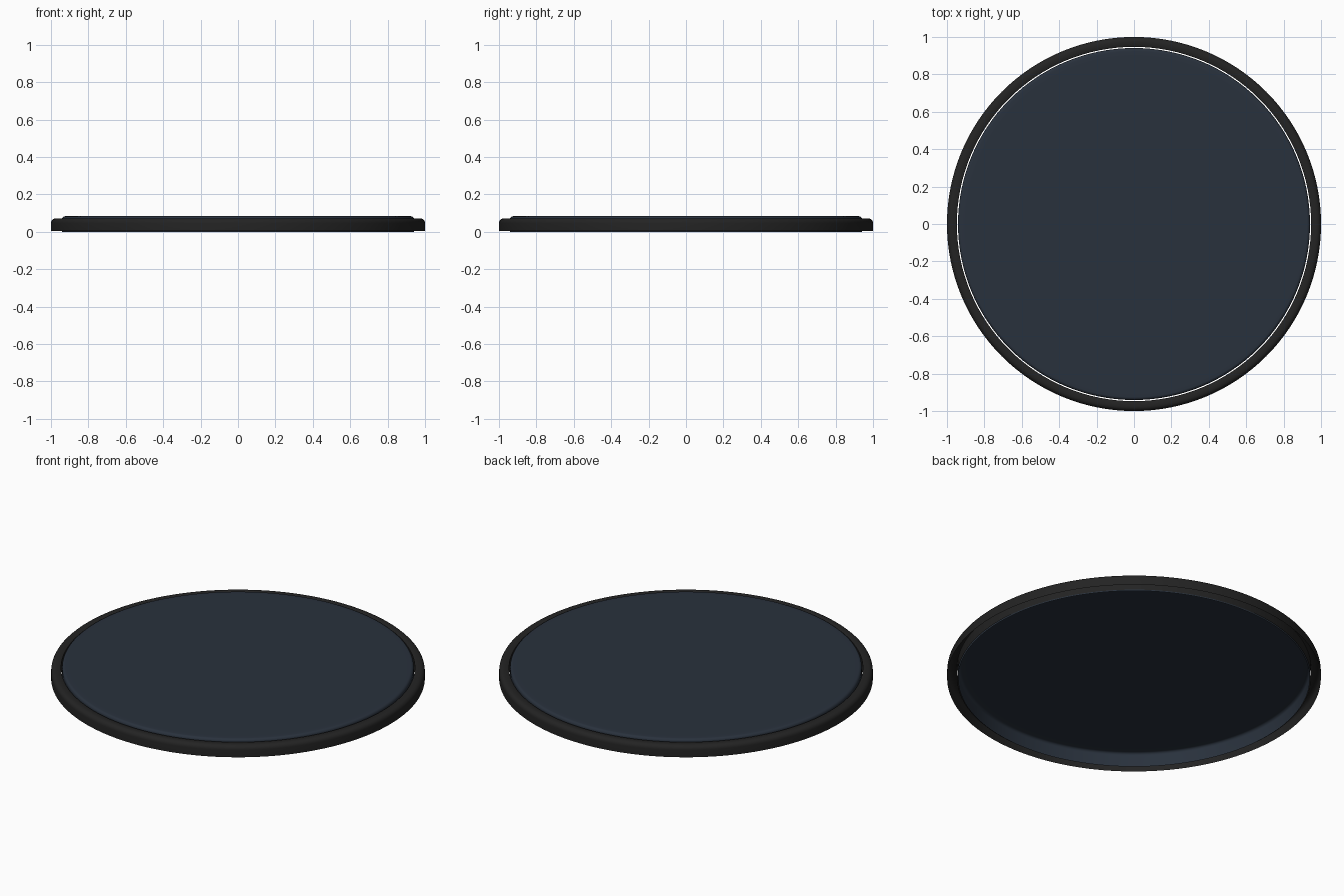
import bpy, bmesh
from math import cos, sin, pi, radians

if "Cube" in bpy.data.objects:
    bpy.data.objects.remove(bpy.data.objects["Cube"])

SEGMENTS = 128


def material(name, rgb):
    m = bpy.data.materials.new(name)
    m.diffuse_color = (*rgb, 1)
    m.use_nodes = True
    m.node_tree.nodes["Principled BSDF"].inputs["Base Color"].default_value = m.diffuse_color
    return m


def lathe(name, profile, mat, cap=False):
    """Spin an (r, z) profile, listed from the outer bottom edge upward and inward."""
    bm = bmesh.new()
    rings = [[bm.verts.new((r * cos(2 * pi * i / SEGMENTS), r * sin(2 * pi * i / SEGMENTS), z))
              for i in range(SEGMENTS)] for r, z in profile]
    for a, b in zip(rings, rings[1:]):
        for i in range(SEGMENTS):
            j = (i + 1) % SEGMENTS
            bm.faces.new((a[i], a[j], b[j], b[i]))
    if cap:
        bm.faces.new(rings[-1])
    me = bpy.data.meshes.new(name)
    bm.to_mesh(me)
    bm.free()
    ob = bpy.data.objects.new(name, me)
    bpy.context.collection.objects.link(ob)
    me.materials.append(mat)
    bpy.ops.object.select_all(action='DESELECT')
    ob.select_set(True)
    bpy.context.view_layer.objects.active = ob
    bpy.ops.object.shade_smooth_by_angle(angle=radians(40))
    return ob


def arc(r, z, radius, steps=5):
    """Rounded shoulder from the vertical wall to the flat top."""
    return [(r + radius * cos(pi / 2 * k / steps), z + radius * sin(pi / 2 * k / steps))
            for k in range(steps + 1)]


# Outer rim: hollow trim with a rounded outer shoulder
lathe("outer_rim",
      [(1.0, 0.004)] + arc(0.975, 0.046, 0.025) + [(0.951, 0.071), (0.947, 0.068), (0.947, 0.004)],
      material("rim_black", (0.017, 0.017, 0.017)))

# Inner panel: shallow upside-down dish, separated from the rim by a fine gap
lathe("inner_panel",
      [(0.941, 0.0)] + arc(0.925, 0.067, 0.016) + [(0.90, 0.083)],
      material("panel_navy", (0.022, 0.031, 0.046)), cap=True)
